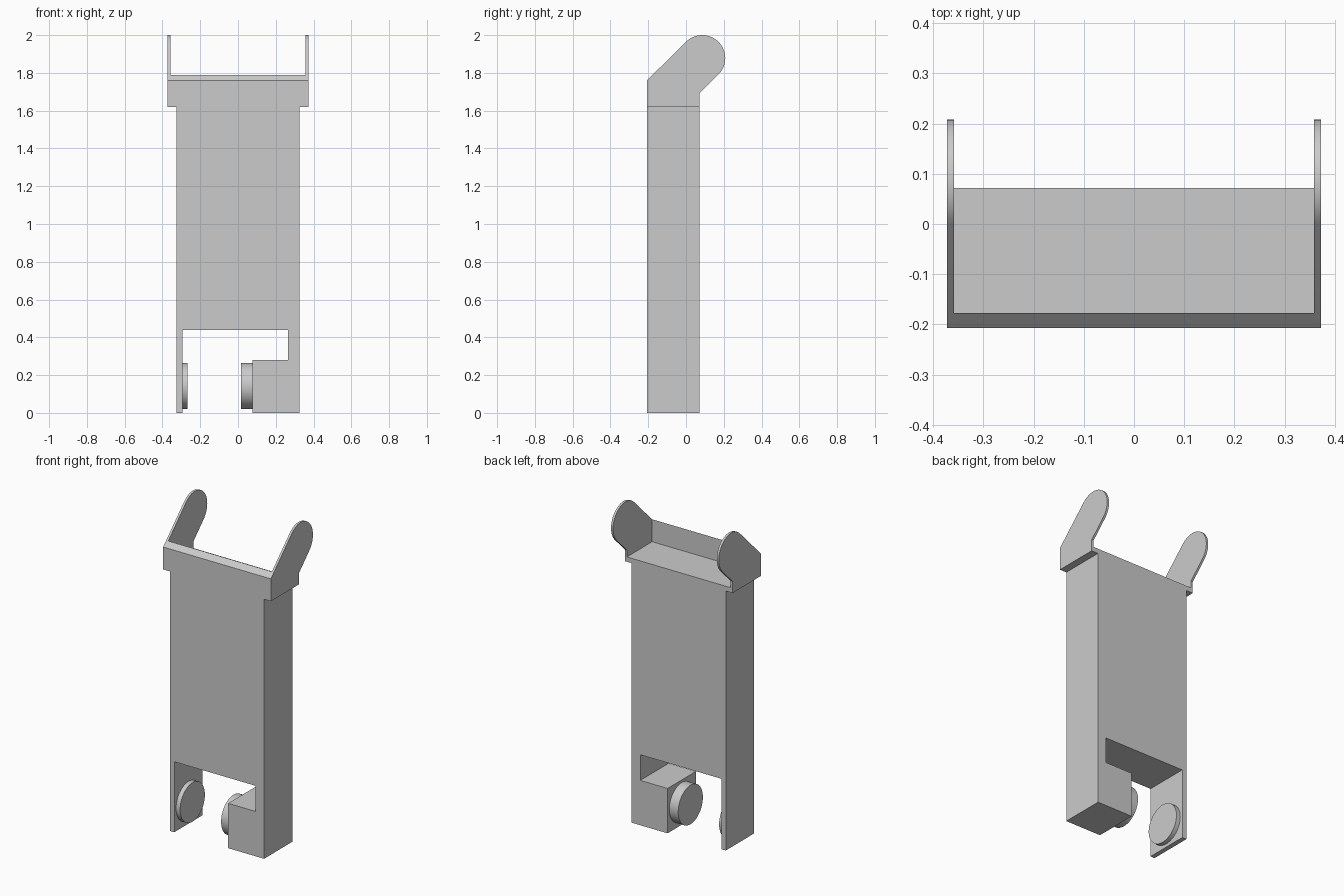
import bpy, bmesh, math
from mathutils import Vector

if "Cube" in bpy.data.objects:
    bpy.data.objects.remove(bpy.data.objects["Cube"])

FRONT, BACK = -0.207, 0.072          # body depth limits
MID_Y = (FRONT + BACK) / 2


def prism(name, profile, axis, a, b, smooth=False):
    """Extrude a profile along 'x' (profile = y,z) or 'y' (profile = x,z)."""
    bm = bmesh.new()
    if axis == 'x':
        pts, d = [(a, u, v) for u, v in profile], Vector((b - a, 0, 0))
    else:
        pts, d = [(u, a, v) for u, v in profile], Vector((0, b - a, 0))
    face = bm.faces.new([bm.verts.new(p) for p in pts])
    ext = bmesh.ops.extrude_face_region(bm, geom=[face], use_keep_orig=True)
    bmesh.ops.translate(bm, vec=d, verts=[g for g in ext["geom"] if isinstance(g, bmesh.types.BMVert)])
    bmesh.ops.recalc_face_normals(bm, faces=bm.faces[:])
    mesh = bpy.data.meshes.new(name)
    bm.to_mesh(mesh)
    bm.free()
    ob = bpy.data.objects.new(name, mesh)
    bpy.context.collection.objects.link(ob)
    if smooth:
        bpy.ops.object.select_all(action='DESELECT')
        ob.select_set(True)
        bpy.context.view_layer.objects.active = ob
        bpy.ops.object.shade_smooth_by_angle(angle=math.radians(30))
    return ob


def arc(cy, cz, r, start, end, n):
    return [(cy + r * math.cos(math.radians(start + (end - start) * i / n)),
             cz + r * math.sin(math.radians(start + (end - start) * i / n))) for i in range(n + 1)]


# Main body: thin left leg, stepped right leg, widened tray floor at the top
prism("body", [
    (-0.325, 0), (-0.295, 0), (-0.295, 0.44), (0.265, 0.44), (0.265, 0.28),
    (0.077, 0.28), (0.077, 0), (0.325, 0), (0.325, 1.62), (0.358, 1.62),
    (0.358, 1.65), (-0.358, 1.65), (-0.358, 1.62), (-0.325, 1.62)], 'y', FRONT, BACK)

# Front lip of the tray with a 45 degree top
prism("front_lip", [(FRONT, 1.65), (-0.177, 1.65), (-0.177, 1.79), (FRONT, 1.76)],
      'x', -0.358, 0.358)

# Pair of rounded side ears leaning backwards
ear = [(BACK, 1.62), (BACK, 1.692)] + arc(0.086, 1.878, 0.122, -45, 135, 24) + \
      [(FRONT, 1.76), (FRONT, 1.62)]
for side, s in (("left", -1), ("right", 1)):
    prism(side + "_ear", ear, 'x', s * 0.358, s * 0.372, smooth=True)

# Round pads facing each other in the lower opening
circle = arc(MID_Y, 0.142, 0.122, 0, 360, 48)[:-1]
prism("left_pad", circle, 'x', -0.295, -0.267, smooth=True)
prism("right_pad", circle, 'x', 0.016, 0.077, smooth=True)
